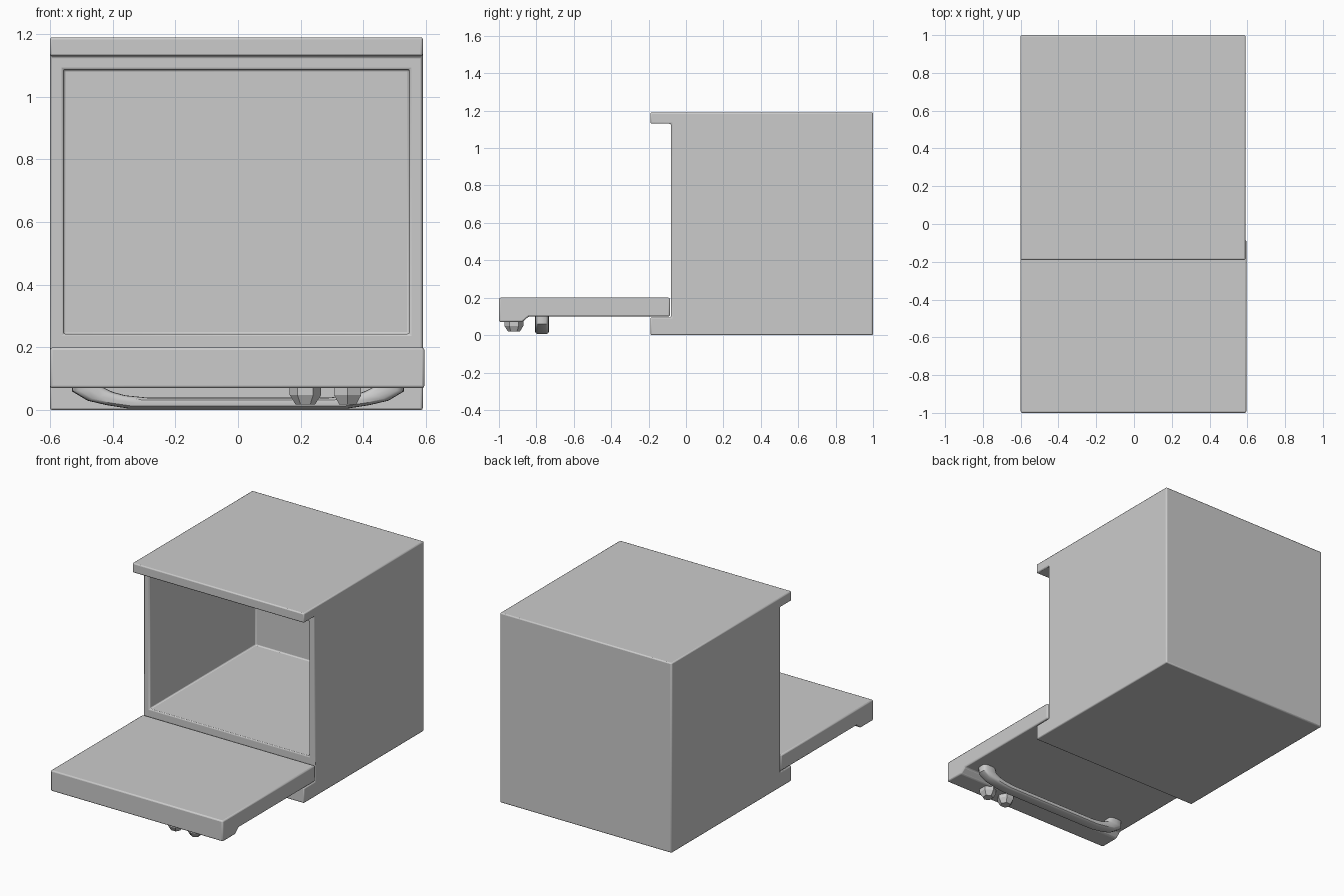
import bpy, bmesh, math
from mathutils import Matrix, Vector

if "Cube" in bpy.data.objects:
    bpy.data.objects.remove(bpy.data.objects["Cube"])

grey = bpy.data.materials.new("light_grey")
grey.diffuse_color = (0.6, 0.6, 0.6, 1)
grey.use_nodes = True
grey.node_tree.nodes["Principled BSDF"].inputs["Base Color"].default_value = grey.diffuse_color


def finish(name, bm, bevel=0.0, segments=2):
    bmesh.ops.recalc_face_normals(bm, faces=bm.faces[:])
    mesh = bpy.data.meshes.new(name)
    bm.to_mesh(mesh)
    bm.free()
    mesh.materials.append(grey)
    ob = bpy.data.objects.new(name, mesh)
    bpy.context.collection.objects.link(ob)
    if bevel:
        mod = ob.modifiers.new("bevel", "BEVEL")
        mod.width = bevel
        mod.segments = segments
        mod.limit_method = "ANGLE"
    bpy.ops.object.select_all(action="DESELECT")
    ob.select_set(True)
    bpy.context.view_layer.objects.active = ob
    bpy.ops.object.shade_smooth_by_angle(angle=math.radians(35))
    return ob


def extrude_profile(yz, x0, x1):
    """Side profile in y, z swept across the width."""
    bm = bmesh.new()
    face = bm.faces.new([bm.verts.new((x0, y, z)) for y, z in yz])
    new = bmesh.ops.extrude_face_region(bm, geom=[face])["geom"]
    bmesh.ops.translate(bm, vec=(x1 - x0, 0, 0),
                        verts=[v for v in new if isinstance(v, bmesh.types.BMVert)])
    bmesh.ops.recalc_face_normals(bm, faces=bm.faces[:])
    return bm


# Cabinet: lipped side profile with a deep cavity in the front face
bm = extrude_profile([(1, 0), (1, 1.19), (-0.19, 1.19), (-0.19, 1.13), (-0.08, 1.13),
                      (-0.08, 0.2), (-0.08, 0.095), (-0.19, 0.095), (-0.19, 0)], -0.6, 0.59)
front = next(f for f in bm.faces if f.normal.y < -0.9 and 0.5 < f.calc_center_median().z < 0.8)
bmesh.ops.inset_region(bm, faces=[front], thickness=0.043, use_even_offset=True)
deep = bmesh.ops.extrude_face_region(bm, geom=[front])["geom"]
bmesh.ops.translate(bm, vec=(0, 1.05, 0),
                    verts=[v for v in deep if isinstance(v, bmesh.types.BMVert)])
if front.is_valid:
    bm.faces.remove(front)
finish("oven_body", bm, 0.007)

# Open door lying flat, with a thicker control panel at its free end
bm = extrude_profile([(-0.085, 0.1), (-0.085, 0.2), (-1, 0.2), (-1, 0.07),
                      (-0.875, 0.07), (-0.84, 0.1)], -0.6, 0.595)
finish("open_door", bm, 0.008)

# Handle: bowed bar swept through a few stations, mirrored left to right
outer = [(0.53, 0.105), (0.53, 0.06), (0.48, 0.03), (0.42, 0.016), (0.35, 0.005)]
inner = [(0.44, 0.105), (0.425, 0.07), (0.40, 0.058), (0.36, 0.047), (0.29, 0.04)]
stations = list(zip(outer, inner))
stations += [((-a[0], a[1]), (-b[0], b[1])) for a, b in reversed(stations)]
bm = bmesh.new()
rings = []
for o, i in stations:
    o, i = Vector((o[0], -0.77, o[1])), Vector((i[0], -0.77, i[1]))
    mid, half = (o + i) / 2, (o - i) / 2
    ring = []
    for k in range(16):
        a = math.tau * k / 16
        c, s = math.cos(a), math.sin(a)
        p = mid + half * math.copysign(abs(c) ** 0.6, c)
        p.y += 0.037 * math.copysign(abs(s) ** 0.6, s)
        ring.append(bm.verts.new(p))
    rings.append(ring)
for r, q in zip(rings, rings[1:]):
    for k in range(16):
        bm.faces.new((r[k], r[k - 1], q[k - 1], q[k]))
bm.faces.new(rings[0])
bm.faces.new(rings[-1])
finish("door_handle", bm)

# Two faceted knobs under the control panel
for n, (x, turn) in enumerate([(0.215, 0), (0.35, 30)]):
    bm = bmesh.new()
    for r_low, r_top, z0, z1 in [(0.05, 0.05, 0.048, 0.075), (0.031, 0.05, 0.018, 0.048)]:
        bmesh.ops.create_cone(bm, cap_ends=True, segments=6, radius1=r_low, radius2=r_top,
                              depth=z1 - z0, matrix=Matrix.Translation((x, -0.92, (z0 + z1) / 2))
                              @ Matrix.Rotation(math.radians(turn + 30), 4, "Z"))
    finish("knob_%d" % (n + 1), bm)
